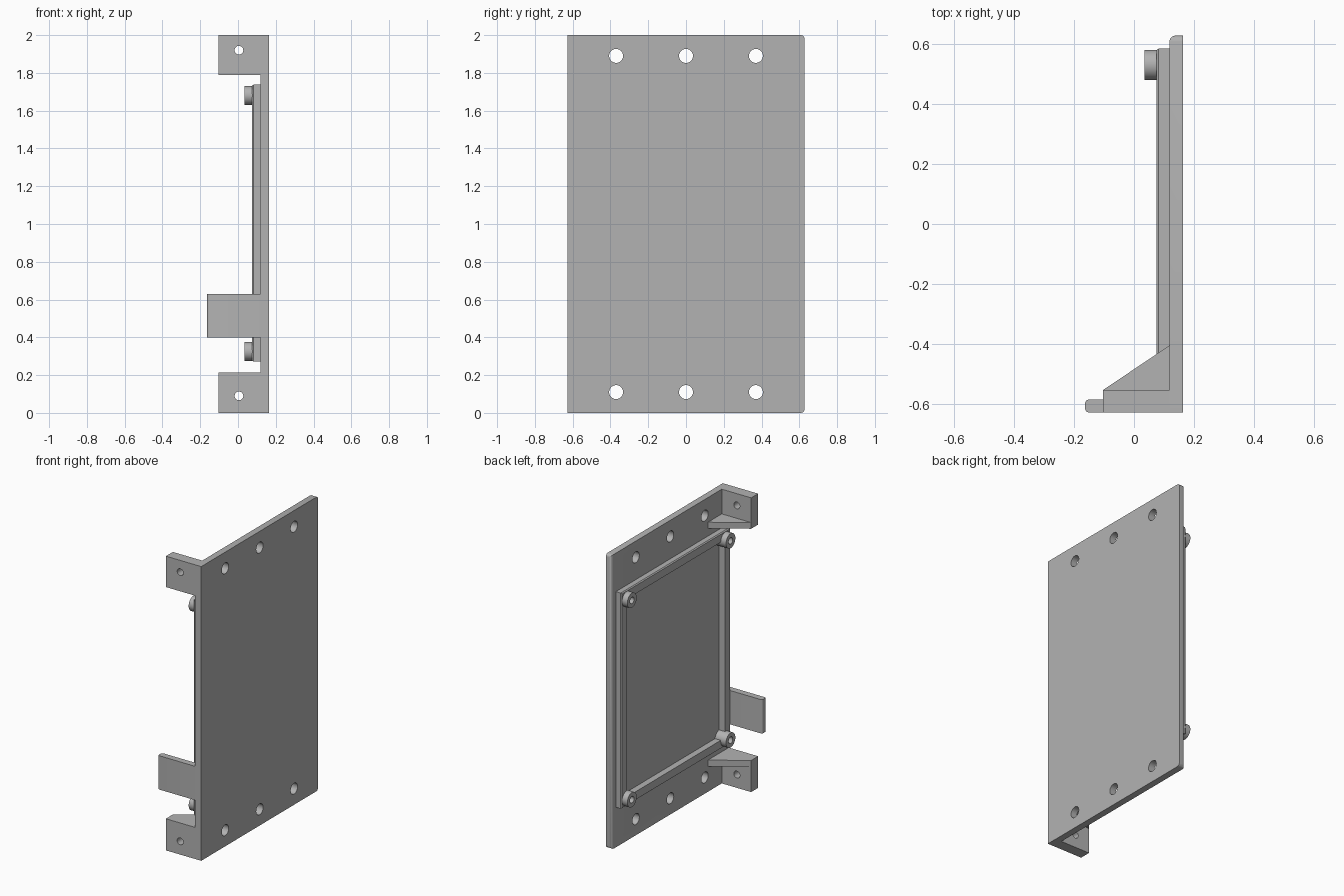
import bpy, bmesh, math
from mathutils import Vector, Matrix

old = bpy.data.objects.get("Cube")
if old:
    bpy.data.objects.remove(old, do_unlink=True)

grey = bpy.data.materials.new("Plain grey")
grey.use_nodes = True
colour = (0.45, 0.45, 0.45, 1)
grey.diffuse_color = colour
grey.node_tree.nodes["Principled BSDF"].inputs["Base Color"].default_value = colour


def finish(bm, name):
    bmesh.ops.recalc_face_normals(bm, faces=bm.faces)
    mesh = bpy.data.meshes.new(name)
    bm.to_mesh(mesh)
    bm.free()
    mesh.materials.append(grey)
    ob = bpy.data.objects.new(name, mesh)
    bpy.context.collection.objects.link(ob)
    return ob


def activate(ob):
    bpy.ops.object.select_all(action='DESELECT')
    ob.select_set(True)
    bpy.context.view_layer.objects.active = ob


def smooth(ob):
    activate(ob)
    bpy.ops.object.shade_smooth_by_angle(angle=math.radians(35))


def prism(name, profile, z0, z1):
    """Extrude an (x, y) profile from z0 to z1."""
    bm = bmesh.new()
    face = bm.faces.new([bm.verts.new((x, y, z0)) for x, y in profile])
    new = bmesh.ops.extrude_face_region(bm, geom=[face])["geom"]
    bmesh.ops.translate(bm, vec=(0, 0, z1 - z0),
                        verts=[v for v in new if isinstance(v, bmesh.types.BMVert)])
    return finish(bm, name)


def box(name, x0, x1, y0, y1, z0, z1):
    return prism(name, [(x0, y0), (x1, y0), (x1, y1), (x0, y1)], z0, z1)


def round_edges(ob, radius, test):
    """Round the edges whose two ends both pass the test."""
    bm = bmesh.new()
    bm.from_mesh(ob.data)
    edges = [e for e in bm.edges if test(e.verts[0].co, e.verts[1].co)]
    bmesh.ops.bevel(bm, geom=edges, offset=radius, segments=4, profile=0.5, affect='EDGES')
    bm.to_mesh(ob.data)
    bm.free()


def drill(ob, holes, radius, axis, length):
    """Cut round holes along an axis, then remove the cutter."""
    bm = bmesh.new()
    turn = Vector((0, 0, 1)).rotation_difference(Vector(axis)).to_matrix().to_4x4()
    for p in holes:
        bmesh.ops.create_cone(bm, cap_ends=True, segments=32, radius1=radius, radius2=radius,
                              depth=length, matrix=Matrix.Translation(p) @ turn)
    cutter = finish(bm, "hole_cutter")
    cutter.hide_render = True
    mod = ob.modifiers.new("Holes", 'BOOLEAN')
    mod.operation = 'DIFFERENCE'
    mod.solver = 'EXACT'
    mod.object = cutter
    activate(ob)
    bpy.ops.object.modifier_apply(modifier=mod.name)
    bpy.data.objects.remove(cutter, do_unlink=True)
    smooth(ob)


BACK = 0.163    # outer face of the plate
INNER = 0.118   # inner face of the plate
Y = 0.628       # half width of the plate
MID = 1.005     # centre height of the raised frame

# Main plate: rounded far corners, softened far inner edge, six bolt holes
plate = box("mounting_plate", INNER, BACK, -Y, Y, 0, 2)
round_edges(plate, 0.02, lambda a, b: min(a.y, b.y) > Y - 0.001
            and (abs(a.z - b.z) < 0.001 or max(a.x, b.x) < INNER + 0.001))
drill(plate, [(0.14, y, z) for y in (-0.37, 0, 0.37) for z in (0.11, 1.89)], 0.037, (1, 0, 0), 0.2)

# Raised rectangular frame, lofted from its rim section
section = [(0.585, 0.733, INNER), (0.585, 0.733, 0.082), (0.579, 0.727, 0.075),
           (0.525, 0.673, 0.075), (0.525, 0.673, INNER)]
bm = bmesh.new()
rings = [[bm.verts.new((x, sy * hy, MID + sz * hz))
          for sy, sz in ((-1, -1), (1, -1), (1, 1), (-1, 1))] for hy, hz, x in section]
for i, ring in enumerate(rings):
    nxt = rings[(i + 1) % len(rings)]
    for k in range(4):
        m = (k + 1) % 4
        bm.faces.new((ring[k], ring[m], nxt[m], nxt[k]))
finish(bm, "raised_frame")

# Four hollow standoffs at the frame corners
for side, y in (("left_back", 0.53), ("left_front", -0.53)):
    for level, z in (("lower", 0.325), ("upper", 1.68)):
        bm = bmesh.new()
        bmesh.ops.create_cone(bm, cap_ends=True, segments=40, radius1=0.05, radius2=0.05,
                              depth=INNER - 0.035,
                              matrix=Matrix.Translation(((INNER + 0.035) / 2, y, z))
                              @ Matrix.Rotation(math.pi / 2, 4, 'Y'))
        post = finish(bm, f"standoff_{side[5:]}_{level}")
        drill(post, [(0.06, y, z)], 0.022, (1, 0, 0), 0.1)

# Corner brackets: drilled flange plus a triangular gusset on the inward side
for level, z0, z1, hole, g0, g1 in (("lower", 0, 0.215, 0.09, 0.173, 0.215),
                                    ("upper", 1.79, 2, 1.92, 1.79, 1.832)):
    flange = box(f"{level}_bracket_flange", -0.103, INNER, -Y, -0.553, z0, z1)
    drill(flange, [(0.005, -0.59, hole)], 0.023, (0, 1, 0), 0.2)
    prism(f"{level}_bracket_gusset", [(-0.103, -0.553), (INNER, -0.553), (INNER, -0.405)], g0, g1)

# Side tab with a rounded free end
tab = box("side_tab", -0.163, INNER, -Y, -0.585, 0.4, 0.63)
round_edges(tab, 0.013, lambda a, b: max(a.x, b.x) < -0.16 and abs(a.z - b.z) > 0.1)
smooth(tab)
